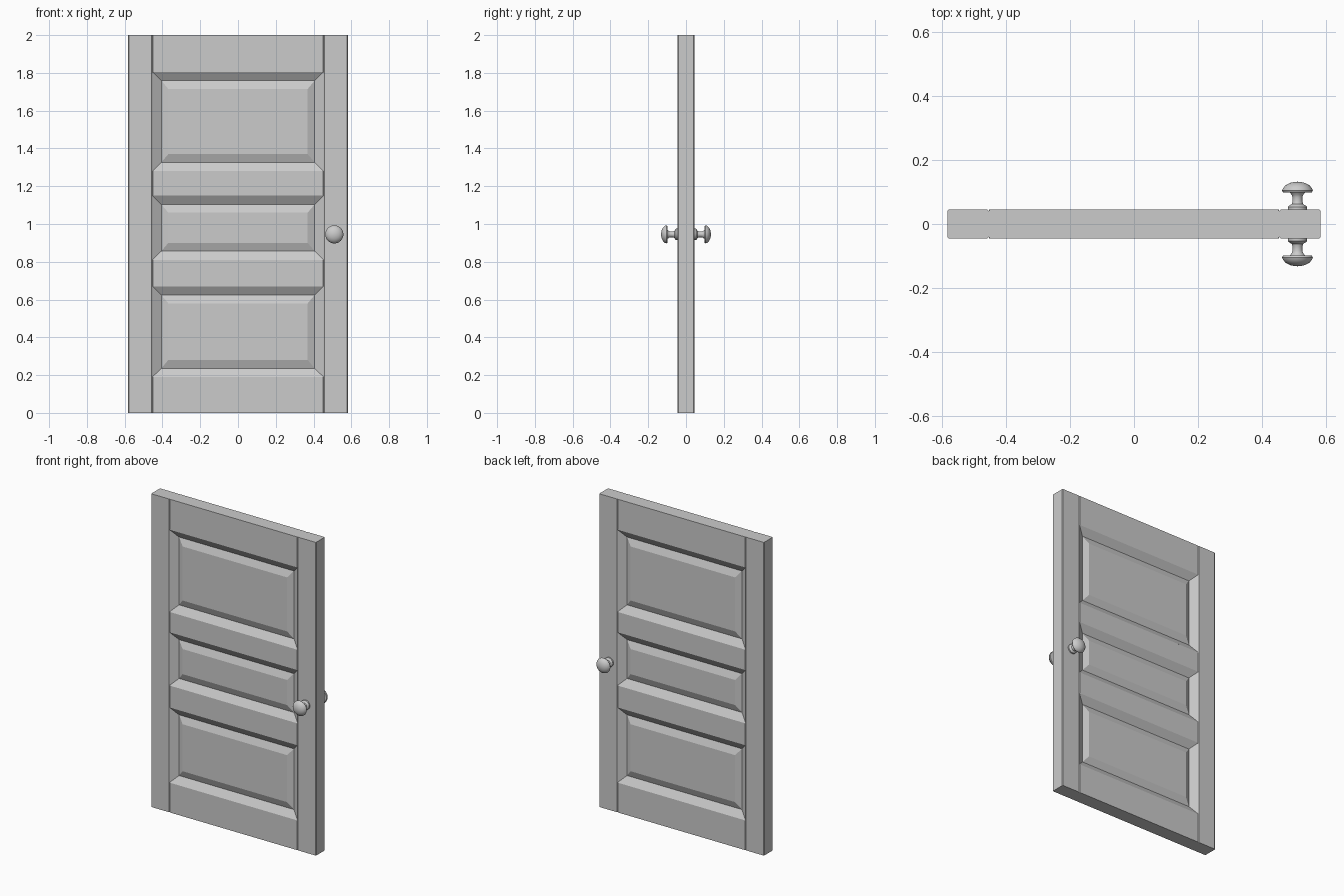
import bpy, bmesh, math

if "Cube" in bpy.data.objects:
    bpy.data.objects.remove(bpy.data.objects["Cube"])

HALF_W, HALF_T = 0.582, 0.045      # door half width and half thickness
INNER = 0.453                      # half width between the stiles


def add_object(name, bm):
    bmesh.ops.recalc_face_normals(bm, faces=bm.faces)
    mesh = bpy.data.meshes.new(name)
    bm.to_mesh(mesh)
    bm.free()
    obj = bpy.data.objects.new(name, mesh)
    bpy.context.collection.objects.link(obj)
    return obj


def board(name, x0, x1, z0, z1, bevel_axis=None):
    """Solid board of full thickness; edges along bevel_axis get a fine chamfer."""
    bm = bmesh.new()
    bmesh.ops.create_cube(bm, size=1)
    for v in bm.verts:
        v.co = ((x0 + x1) / 2 + v.co.x * (x1 - x0),
                v.co.y * 2 * HALF_T,
                (z0 + z1) / 2 + v.co.z * (z1 - z0))
    edges = [e for e in bm.edges
             if abs((e.verts[0].co - e.verts[1].co)[bevel_axis]) > 1e-4]
    bmesh.ops.bevel(bm, geom=edges, offset=0.004, segments=1, affect='EDGES')
    return add_object(name, bm)


def panel(name, z0, z1):
    """Raised panel on both faces: slope into a groove, then up to the field."""
    steps = [(0, 0, HALF_T), (0.047, 0.046, 0.015), (0.084, 0.090, 0.032)]
    bm = bmesh.new()

    def ring(dx, dz, y):
        x = INNER - dx
        return [bm.verts.new((px, y, pz)) for px, pz in
                ((-x, z0 + dz), (x, z0 + dz), (x, z1 - dz), (-x, z1 - dz))]

    rings = [ring(dx, dz, -y) for dx, dz, y in reversed(steps)]
    rings += [ring(dx, dz, y) for dx, dz, y in steps]
    for a, b in zip(rings, rings[1:]):
        for i in range(4):
            j = (i + 1) % 4
            bm.faces.new((a[i], a[j], b[j], b[i]))
    bm.faces.new(rings[0])
    bm.faces.new(rings[-1])
    return add_object(name, bm)


def knob(name, side):
    """Lathed knob: rosette, neck and domed grip."""
    profile = [(0.030, 0.044), (0.030, 0.053), (0.026, 0.057), (0.018, 0.062),
               (0.0155, 0.070), (0.0155, 0.084), (0.018, 0.091), (0.024, 0.098),
               (0.045, 0.099), (0.048, 0.104), (0.045, 0.112), (0.037, 0.121),
               (0.024, 0.128), (0.011, 0.131), (0.0, 0.132)]
    bm = bmesh.new()
    verts = [bm.verts.new((0.51 + r, side * y, 0.945)) for r, y in profile]
    edges = [bm.edges.new(p) for p in zip(verts, verts[1:])]
    bmesh.ops.spin(bm, geom=verts + edges, cent=(0.51, 0, 0.945), axis=(0, 1, 0),
                   angle=math.tau, steps=32)
    bmesh.ops.remove_doubles(bm, verts=bm.verts, dist=1e-5)
    obj = add_object(name, bm)
    bpy.ops.object.select_all(action='DESELECT')
    obj.select_set(True)
    bpy.context.view_layer.objects.active = obj
    bpy.ops.object.shade_smooth_by_angle(angle=math.radians(40))


# Upright stiles
board("left_stile", -HALF_W, -INNER, 0, 2, 2)
board("right_stile", INNER, HALF_W, 0, 2, 2)

# Rails, with chamfered ends where they meet the stiles
rails = {"bottom_rail": (0, 0.19), "lower_middle_rail": (0.67, 0.81),
         "upper_middle_rail": (1.15, 1.28), "top_rail": (1.805, 2)}
for name, (z0, z1) in rails.items():
    board(name, -INNER, INNER, z0, z1, 2)

# Raised panels between neighbouring rails
spans = list(rails.values())
for name, lower, upper in zip(("lower_panel", "middle_panel", "upper_panel"),
                              spans, spans[1:]):
    panel(name, lower[1], upper[0])

# Knobs on both faces
knob("front_knob", -1)
knob("back_knob", 1)
